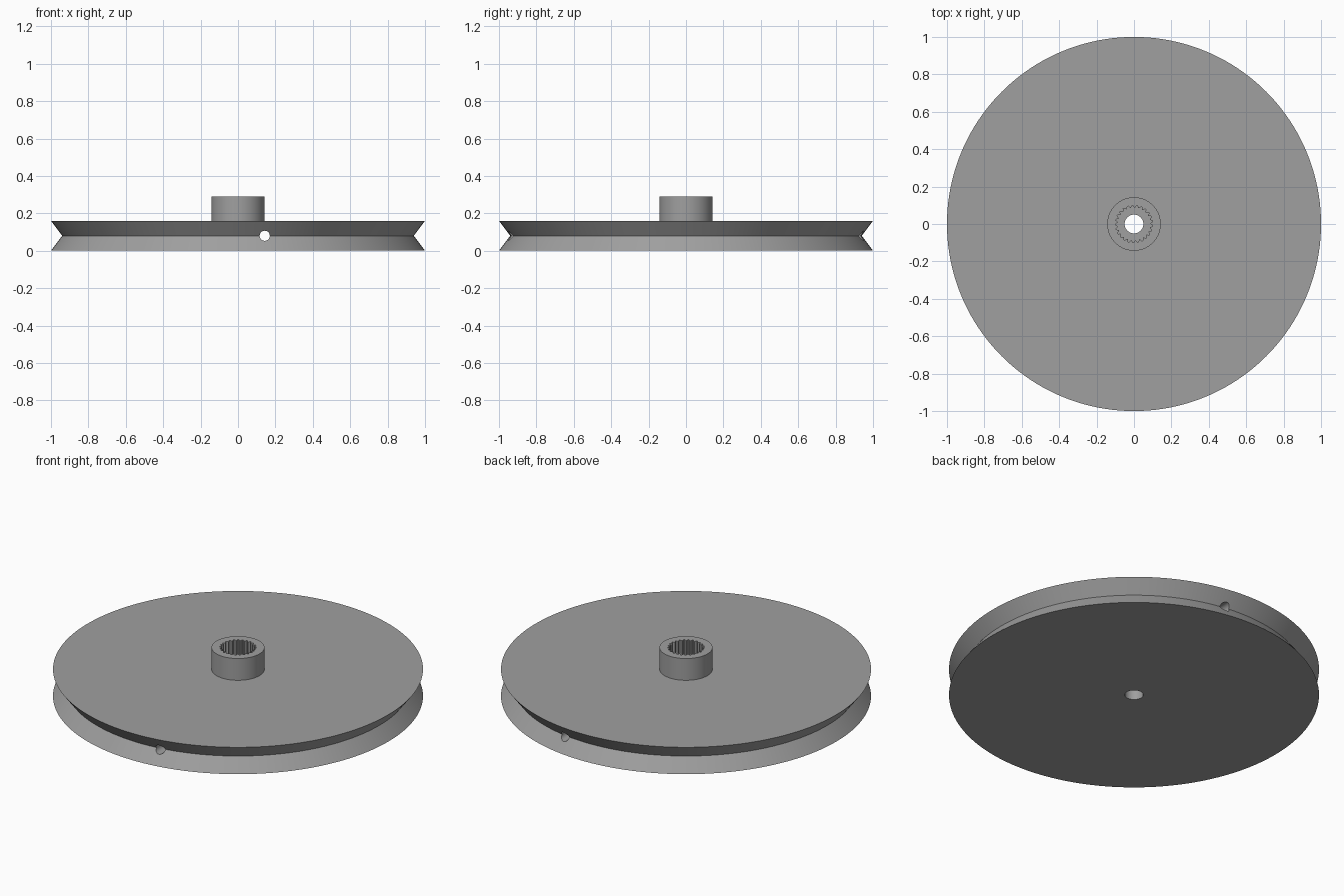
import bpy, bmesh, math
from mathutils import Matrix

if "Cube" in bpy.data.objects:
    bpy.data.objects.remove(bpy.data.objects["Cube"])

SEG = 160
grey = bpy.data.materials.new("mid_grey")
grey.diffuse_color = (0.35, 0.35, 0.35, 1)
grey.use_nodes = True
grey.node_tree.nodes["Principled BSDF"].inputs["Base Color"].default_value = grey.diffuse_color


def finish(name, bm):
    bmesh.ops.recalc_face_normals(bm, faces=bm.faces)
    mesh = bpy.data.meshes.new(name)
    bm.to_mesh(mesh)
    bm.free()
    mesh.materials.append(grey)
    ob = bpy.data.objects.new(name, mesh)
    bpy.context.collection.objects.link(ob)
    return ob


def lathe(name, profile):
    """Revolve a closed (radius, z) profile around z."""
    bm = bmesh.new()
    rings = []
    for i in range(SEG):
        a = math.tau * i / SEG
        rings.append([bm.verts.new((r * math.cos(a), r * math.sin(a), z))
                      for r, z in profile])
    n = len(profile)
    for i in range(SEG):
        p, q = rings[i], rings[(i + 1) % SEG]
        for j in range(n):
            k = (j + 1) % n
            bm.faces.new((p[j], q[j], q[k], p[k]))
    return finish(name, bm)


# V-grooved wheel with raised hub and centre screw hole
wheel = lathe("pulley_wheel", [
    (0.05, 0), (1, 0), (0.94, 0.08), (1, 0.16),
    (0.143, 0.16), (0.143, 0.29), (0.05, 0.29)])

# Toothed socket cutter for the hub
bm = bmesh.new()
teeth = 25
ring = []
for i in range(teeth):
    for frac, r in ((0.0, 0.088), (0.2, 0.088), (0.5, 0.1), (0.7, 0.1)):
        a = math.tau * (i + frac) / teeth
        ring.append(bm.verts.new((r * math.cos(a), r * math.sin(a), 0.16)))
base = bm.faces.new(ring)
top = bmesh.ops.extrude_face_region(bm, geom=[base])["geom"]
bmesh.ops.translate(bm, vec=(0, 0, 0.2),
                    verts=[v for v in top if isinstance(v, bmesh.types.BMVert)])
socket = finish("socket_cutter", bm)

# Cord hole running front to back beside the hub
bm = bmesh.new()
bmesh.ops.create_cone(bm, cap_ends=True, segments=32, radius1=0.027,
                      radius2=0.027, depth=2.4,
                      matrix=Matrix.Translation((0.143, 0, 0.08))
                      @ Matrix.Rotation(math.pi / 2, 4, 'X'))
cord = finish("cord_hole_cutter", bm)

bpy.context.view_layer.objects.active = wheel
wheel.select_set(True)
for cutter in (socket, cord):
    mod = wheel.modifiers.new(cutter.name, 'BOOLEAN')
    mod.operation = 'DIFFERENCE'
    mod.solver = 'EXACT'
    mod.object = cutter
    bpy.ops.object.modifier_apply(modifier=mod.name)
    bpy.data.objects.remove(cutter)

bpy.ops.object.shade_smooth_by_angle(angle=math.radians(25))
